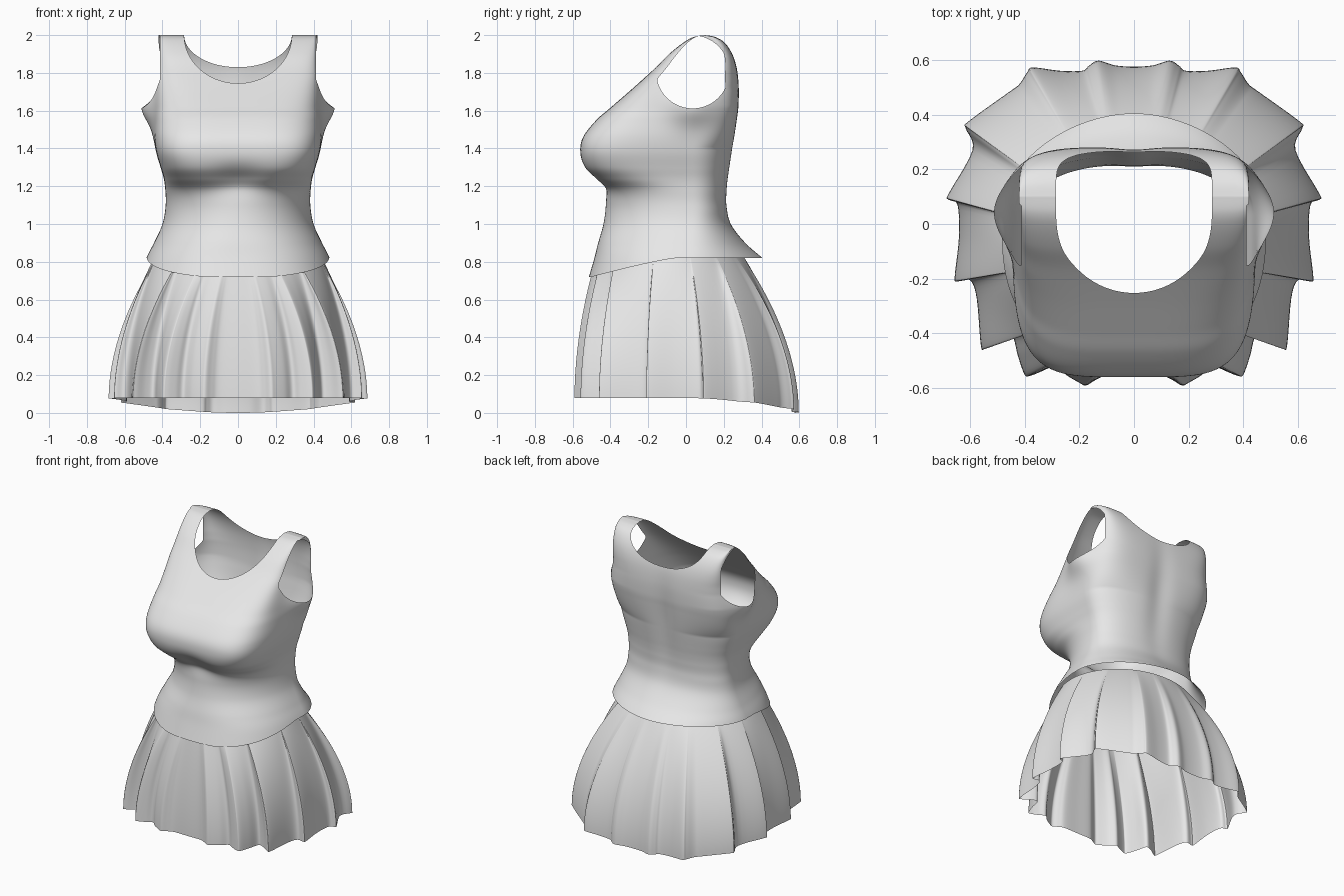
import bpy, bmesh
from math import sin, cos, pi, exp, sqrt, atan2, hypot
from mathutils import Vector

default = bpy.data.objects.get("Cube")
if default:
    bpy.data.objects.remove(default, do_unlink=True)

fabric = bpy.data.materials.new("light grey fabric")
fabric.use_nodes = True
fabric.diffuse_color = (0.8, 0.8, 0.8, 1)
fabric.node_tree.nodes["Principled BSDF"].inputs["Base Color"].default_value = fabric.diffuse_color


def clamp(t):
    return max(0.0, min(1.0, t))


def spline(points, steps, closed=False):
    """Catmull-Rom curve through tuples of any length."""
    count = len(points)
    result = []

    def pick(i):
        return points[i % count] if closed else points[max(0, min(count - 1, i))]

    for i in range(count if closed else count - 1):
        a, b, c, d = (pick(i + k) for k in (-1, 0, 1, 2))
        for j in range(steps):
            t = j / steps
            result.append(tuple(
                q + t / 2 * (r - p + t * (2 * p - 5 * q + 4 * r - s + t * (3 * (q - r) + s - p)))
                for p, q, r, s in zip(a, b, c, d)))
    if not closed:
        result.append(points[-1])
    return result


def loft(rings):
    """Skin closed rings of equal length into an open tube."""
    bm = bmesh.new()
    rows = [[bm.verts.new(p) for p in ring] for ring in rings]
    size = len(rows[0])
    for low, high in zip(rows, rows[1:]):
        for i in range(size):
            k = (i + 1) % size
            bm.faces.new((low[i], low[k], high[k], high[i]))
    return bm


def cut(bm, keep):
    """Trim away the surface where keep(point) is negative."""
    value = {v: keep(v.co) for v in bm.verts}
    border = []
    for e in list(bm.edges):
        v, w = e.verts
        a, b = value[v], value[w]
        if a * b < 0:
            border.append(bmesh.utils.edge_split(e, v, a / (a - b))[1])
    bmesh.ops.connect_verts(bm, verts=border)
    doomed = [v for v, a in value.items() if a < 0]
    bmesh.ops.delete(bm, geom=doomed, context="VERTS")


def finish(bm, name):
    bmesh.ops.remove_doubles(bm, verts=bm.verts[:], dist=0.0005)
    bmesh.ops.recalc_face_normals(bm, faces=bm.faces[:])
    mesh = bpy.data.meshes.new(name)
    bm.to_mesh(mesh)
    bm.free()
    mesh.materials.append(fabric)
    obj = bpy.data.objects.new(name, mesh)
    bpy.context.collection.objects.link(obj)
    bpy.ops.object.select_all(action="DESELECT")
    obj.select_set(True)
    bpy.context.view_layer.objects.active = obj
    bpy.ops.object.shade_smooth_by_angle(angle=pi / 3)


# Tank top: height, half width, front, back, squareness of the front
body = [
    (.70, .53, -.52, .54, 2.4),
    (.82, .485, -.485, .405, 2.4),
    (.90, .445, -.465, .315, 2.3),
    (1.0, .40, -.437, .24, 2.1),
    (1.1, .383, -.425, .218, 2.1),
    (1.18, .385, -.435, .22, 2.4),
    (1.24, .393, -.49, .226, 3.2),
    (1.30, .41, -.54, .235, 4),
    (1.38, .433, -.56, .247, 4.4),
    (1.46, .443, -.545, .258, 4.2),
    (1.55, .44, -.475, .27, 4),
    (1.62, .435, -.395, .278, 4),
    (1.72, .43, -.28, .28, 4.5),
    (1.82, .425, -.17, .27, 5.5),
    (1.90, .42, -.09, .245, 7),
    (1.96, .42, -.015, .205, 8),
    (1.99, .42, .04, .155, 8),
    (2.0, .42, .1, .1, 8),
]


def body_ring(row, sides=180):
    z, width, front, back, square = row
    middle = max(.03, (front + back) / 2)
    round_back = 1.85 + .5 * clamp((z - .82) / .25)
    round_back += (max(square, 4.5) - round_back) * clamp((z - 1.4) / .22)
    armpit = .078 * exp(-((z - 1.63) / .11) ** 2)
    ring = []
    for i in range(sides):
        c, s = cos(2 * pi * i / sides), sin(2 * pi * i / sides)
        n = square if s < 0 else round_back
        r = (abs(c) ** n + abs(s) ** n) ** (-1 / n)
        x = width * r * c
        y = middle + r * s * (middle - front if s < 0 else back - middle)
        # side fullness under the arms
        x += armpit * (x / width) ** 3 * exp(-((y - .04) / .13) ** 2)
        if s < 0:  # hollow under the middle of the bust
            y += .03 * exp(-(x / .13) ** 2 - ((z - 1.24) / .07) ** 2)
        else:      # groove along the spine
            y -= .015 * s * exp(-(x / .08) ** 2 - ((z - 1.45) / .35) ** 2)
        ring.append((x, y, z))
    return ring


def neckline(p):
    depth = .255 if p.y < .1 else .17
    return hypot(p.x / .285, (2 - p.z) / depth) - 1


def armholes(p):
    oval = sqrt((p.y - .035) ** 2 + (p.z - 1.805) ** 2) - .193
    return max(oval, .412 - abs(p.x))


def hemline(p):
    return p.z - .82 + .1 * clamp((-.05 - p.y) / .45) ** 1.2


top = loft([body_ring(row) for row in spline(body, 8)])
for rule in (neckline, armholes, hemline):
    cut(top, rule)
finish(top, "tank_top")

# Skirt: pleated hem outline of one side, from centre back to centre front
pleats = [
    (0, .575), (.07, .58), (.13, .597), (.165, .578), (.19, .56), (.27, .56),
    (.37, .572), (.39, .555), (.42, .51), (.46, .48), (.605, .375), (.615, .35),
    (.59, .27), (.675, .115), (.68, .09), (.645, .07), (.64, -.05), (.655, -.19),
    (.648, -.21), (.60, -.205), (.575, -.27), (.56, -.44), (.545, -.455),
    (.49, -.42), (.445, -.41), (.425, -.48), (.40, -.55), (.38, -.555),
    (.33, -.535), (.29, -.515), (.25, -.55), (.2, -.58), (.175, -.59),
    (.14, -.57), (.1, -.555), (0, -.555),
]
outline = pleats + [(-x, y) for x, y in pleats[-2:0:-1]]
hem = spline(outline, 5, closed=True)


def skirt_ring(s):
    """Blend the waist oval into the pleated hem, s running from waist to hem."""
    grow = 1 - (1 - s) ** 1.9
    ring = []
    for x, y in hem:
        # angle away from centre front; front pleats lean together at the waist
        angle = atan2(x / .68, -(y + .08) / .6)
        lean = angle * (.3 + .7 * min(1, abs(angle) / 1.2))
        waist = Vector((.445 * sin(lean), -.085 - .395 * cos(lean)))
        p = waist.lerp(Vector((x, y)), grow)
        bottom = .08 - .08 * max(0, -cos(angle)) ** 2.5
        ring.append((p.x, p.y, .82 + (bottom - .82) * s))
    return ring


finish(loft([skirt_ring(i / 28) for i in range(29)]), "pleated_skirt")
